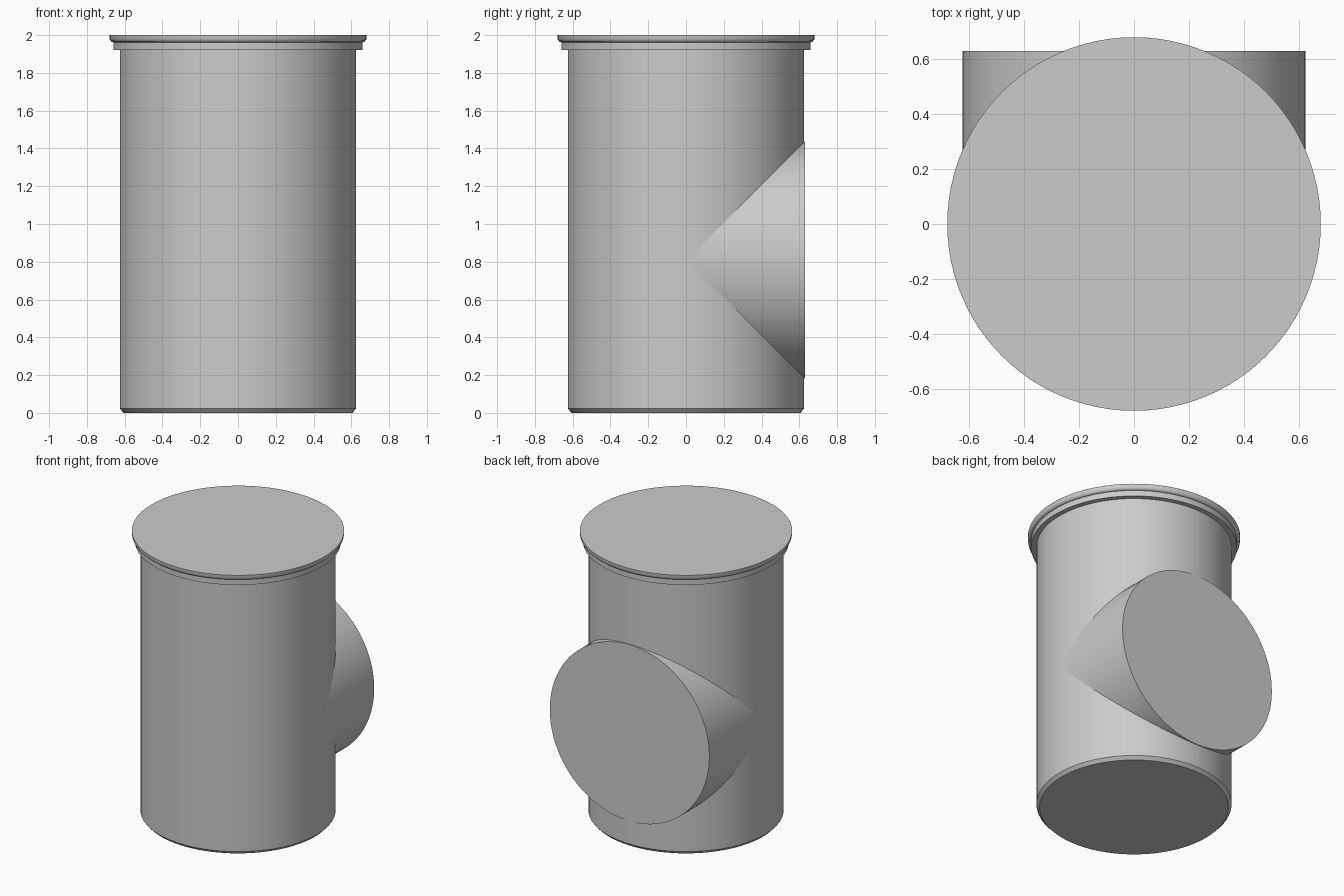
import bpy, bmesh, math
from mathutils import Matrix

if "Cube" in bpy.data.objects:
    bpy.data.objects.remove(bpy.data.objects["Cube"])

SEGMENTS = 96

grey = bpy.data.materials.new("plain grey")
grey.diffuse_color = (0.6, 0.6, 0.6, 1)
grey.use_nodes = True
grey.node_tree.nodes["Principled BSDF"].inputs["Base Color"].default_value = grey.diffuse_color


def lathe(name, profile, matrix=Matrix()):
    """Spin an (r, z) profile about z, cap both ends, then place it."""
    bm = bmesh.new()
    rings = [[bm.verts.new((r * math.cos(a), r * math.sin(a), z))
              for a in (2 * math.pi * i / SEGMENTS for i in range(SEGMENTS))]
             for r, z in profile]
    for low, high in zip(rings, rings[1:]):
        for i in range(SEGMENTS):
            j = (i + 1) % SEGMENTS
            bm.faces.new((low[i], low[j], high[j], high[i]))
    bm.faces.new(rings[0][::-1])
    bm.faces.new(rings[-1])
    bm.transform(matrix)
    bmesh.ops.recalc_face_normals(bm, faces=bm.faces)
    mesh = bpy.data.meshes.new(name)
    bm.to_mesh(mesh)
    bm.free()
    mesh.materials.append(grey)
    obj = bpy.data.objects.new(name, mesh)
    bpy.context.collection.objects.link(obj)
    bpy.ops.object.select_all(action='DESELECT')
    obj.select_set(True)
    bpy.context.view_layer.objects.active = obj
    bpy.ops.object.shade_smooth_by_angle(angle=math.radians(30))
    return obj


# Upright pipe: chamfered foot, stepped collar and rounded lip
lathe("upright_pipe", [
    (0.605, 0), (0.625, 0.022), (0.625, 1.922), (0.659, 1.922), (0.659, 1.962),
    (0.668, 1.964), (0.675, 1.970), (0.679, 1.98), (0.68, 2.0)])

# Side branch of equal radius, pointing to the back (+y)
lathe("side_branch", [(0.624, 0), (0.624, 0.63)],
      Matrix.Translation((0, 0, 0.81)) @ Matrix.Rotation(-math.pi / 2, 4, 'X'))
